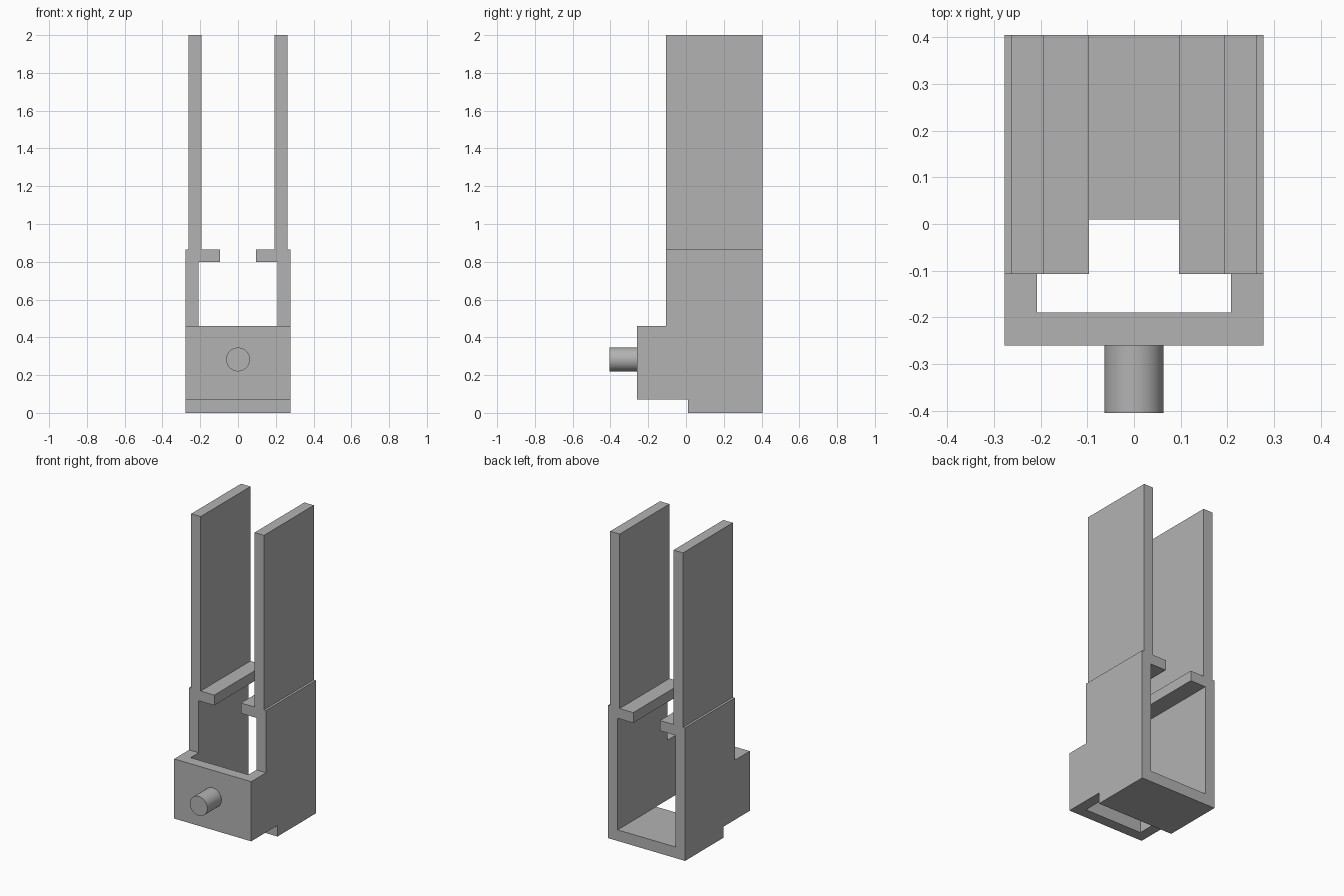
import bpy
import math

if "Cube" in bpy.data.objects:
    bpy.data.objects.remove(bpy.data.objects["Cube"])

grey = bpy.data.materials.new("plain_grey")
grey.use_nodes = True
colour = (0.45, 0.45, 0.45, 1)
grey.diffuse_color = colour
grey.node_tree.nodes["Principled BSDF"].inputs["Base Color"].default_value = colour

# Shared dimensions
BACK, FRONT, STEP = 0.405, -0.26, -0.107
INNER, OUTER = 0.208, 0.277
FLOOR_FRONT, FLOOR_TOP = 0.01, 0.072
PLATE_TOP, PLATE_BACK = 0.46, -0.19
LEDGE_BOTTOM, SHOULDER, TOP = 0.798, 0.865, 2.0


def prism(name, outline, x0, x1):
    """Extrude a (y, z) outline, anticlockwise seen from +x, from x0 to x1."""
    n = len(outline)
    verts = [(x, y, z) for x in (x0, x1) for y, z in outline]
    faces = [tuple(reversed(range(n))), tuple(range(n, 2 * n))]
    faces += [(i, (i + 1) % n, n + (i + 1) % n, n + i) for i in range(n)]
    mesh = bpy.data.meshes.new(name)
    mesh.from_pydata(verts, [], faces)
    mesh.materials.append(grey)
    obj = bpy.data.objects.new(name, mesh)
    bpy.context.collection.objects.link(obj)
    return obj


def block(name, x0, x1, y0, y1, z0, z1):
    return prism(name, [(y0, z0), (y1, z0), (y1, z1), (y0, z1)], x0, x1)


# Stepped side wall outline
wall = [(FLOOR_FRONT, 0), (BACK, 0), (BACK, SHOULDER), (STEP, SHOULDER),
        (STEP, PLATE_TOP), (FRONT, PLATE_TOP), (FRONT, FLOOR_TOP),
        (FLOOR_FRONT, FLOOR_TOP)]

# Paired parts, mirrored across the centre
paired = [
    prism("side_wall", wall, INNER, OUTER),
    block("inner_ledge", 0.096, INNER, STEP, BACK, LEDGE_BOTTOM, SHOULDER),
    block("tall_blade", 0.194, 0.262, STEP, BACK, SHOULDER, TOP),
]
for part in paired:
    part.modifiers.new("mirror", 'MIRROR').use_mirror_merge = False

# Floor and front plate joining the walls
block("floor", -INNER, INNER, FLOOR_FRONT, BACK, 0, FLOOR_TOP)
block("front_plate", -INNER, INNER, FRONT, PLATE_BACK, FLOOR_TOP, PLATE_TOP)

# Round pin on the front plate
length = BACK + FRONT
bpy.ops.mesh.primitive_cylinder_add(
    vertices=48, radius=0.063, depth=length,
    location=(0, FRONT - length / 2, 0.283), rotation=(math.pi / 2, 0, 0))
pin = bpy.context.object
pin.name = "front_pin"
pin.data.materials.append(grey)
bpy.ops.object.shade_smooth_by_angle(angle=math.radians(30))
